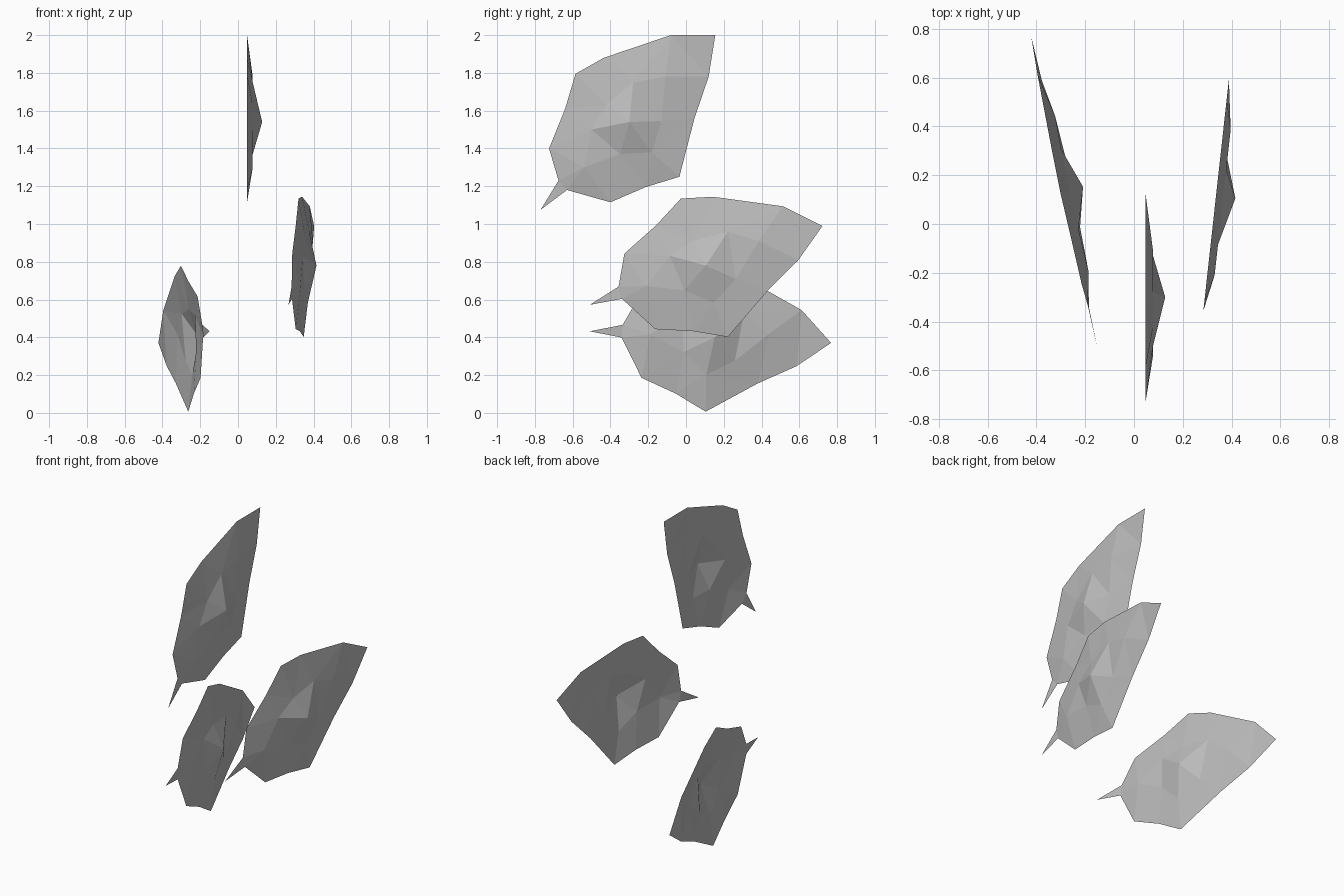
import bpy
import bmesh
from math import radians
from mathutils import Matrix, Vector
from mathutils.geometry import delaunay_2d_cdt

cube = bpy.data.objects.get("Cube")
if cube:
    bpy.data.objects.remove(cube)

grey = bpy.data.materials.new("leaf grey")
grey.use_nodes = True
colour = (0.5, 0.5, 0.5, 1)
grey.diffuse_color = colour
grey.node_tree.nodes["Principled BSDF"].inputs["Base Color"].default_value = colour

# Leaf outline in its own plane, starting at the stem tip
stem = Vector((-0.77, 1.075))
outline = [stem, (-0.675, 1.23), (-0.725, 1.40), (-0.64, 1.61), (-0.585, 1.795),
           (-0.435, 1.88), (-0.08, 2.0), (0.155, 2.0), (0.12, 1.78), (0.045, 1.56),
           (-0.035, 1.25), (-0.215, 1.195), (-0.40, 1.115), (-0.63, 1.18)]

# Raised inner points and the peak of the bulge
inner = [(-0.50, 1.50), (-0.42, 1.63), (-0.28, 1.75), (-0.11, 1.78),
         (-0.13, 1.545), (-0.18, 1.38), (-0.35, 1.37), (-0.54, 1.30)]
peak = (-0.30, 1.54)


def make_leaf_mesh():
    points = [Vector(p) for p in outline + inner + [peak]]
    count = len(outline)
    rim = [(i, (i + 1) % count) for i in range(count)]
    verts, _, faces, origins, _, _ = delaunay_2d_cdt(points, rim, [], 1, 1e-5)
    bm = bmesh.new()
    for p, source in zip(verts, origins):
        index = source[0]
        height = 0 if index < count else 0.08 if index == len(points) - 1 else 0.03
        bm.verts.new((height, p.x - stem.x, p.y - stem.y))
    bm.verts.ensure_lookup_table()
    for face in faces:
        bm.faces.new([bm.verts[i] for i in face])
    # Bulging side faces outward
    bm.normal_update()
    for face in bm.faces:
        if face.normal.x < 0:
            face.normal_flip()
    mesh = bpy.data.meshes.new("leaf")
    bm.to_mesh(mesh)
    bm.free()
    mesh.materials.append(grey)
    return mesh


# Three copies: stem position, then turn, tilt and roll in degrees
leaf = make_leaf_mesh()
for name, place, turn, tilt, roll in [
        ("upper_leaf", (0.048, -0.77, 1.075), 0, 0, 0),
        ("middle_leaf", (0.267, -0.51, 0.572), -6.3, 0, -26.4),
        ("lower_leaf", (-0.15, -0.51, 0.432), 12.1, -2.4, -47.7)]:
    obj = bpy.data.objects.new(name, leaf)
    obj.matrix_world = (Matrix.Translation(place)
                        @ Matrix.Rotation(radians(turn), 4, 'Z')
                        @ Matrix.Rotation(radians(tilt), 4, 'Y')
                        @ Matrix.Rotation(radians(roll), 4, 'X'))
    bpy.context.collection.objects.link(obj)
